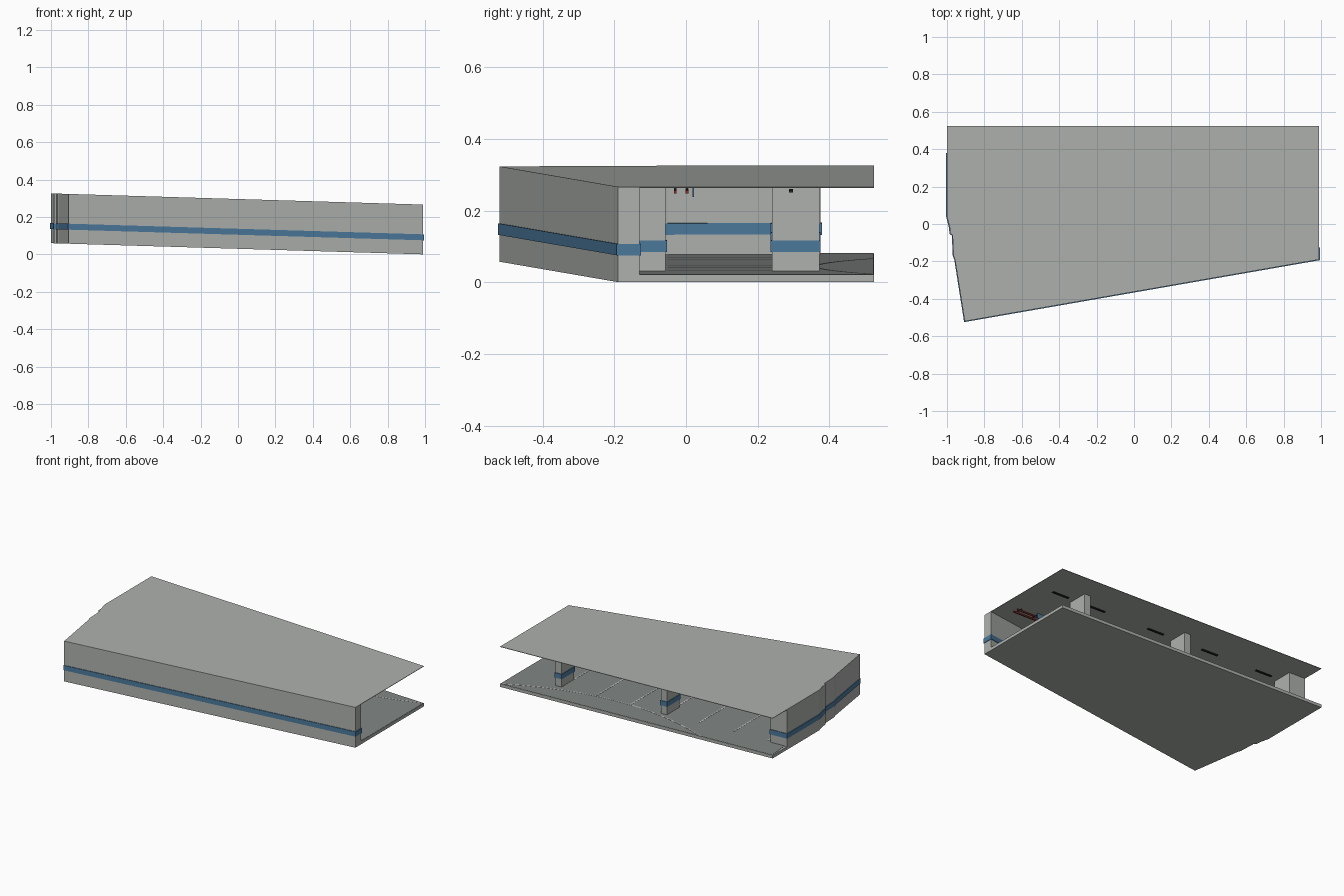
import bpy, bmesh
from mathutils import Vector

if "Cube" in bpy.data.objects:
    bpy.data.objects.remove(bpy.data.objects["Cube"])


def material(name, r, g, b):
    m = bpy.data.materials.new(name)
    m.diffuse_color = (r, g, b, 1)
    m.use_nodes = True
    m.node_tree.nodes["Principled BSDF"].inputs["Base Color"].default_value = m.diffuse_color
    return m


BLUE = material("stripe_blue", 0.07, 0.19, 0.33)
DARK = material("dark_fitting", 0.02, 0.02, 0.02)
RED = material("pipe_red", 0.3, 0.03, 0.02)
FLOOR = material("floor_grey", 0.22, 0.24, 0.23)
WHITE = material("line_white", 0.8, 0.8, 0.8)
WALL = material("concrete", 0.42, 0.44, 0.42)


# Vertical prism that follows the slope of the ramp
def prism(name, pts, z0, z1, mat=WALL):
    bm = bmesh.new()
    low = [bm.verts.new((x, y, z0 + 0.03 * (1 - x))) for x, y in pts]
    high = [bm.verts.new((x, y, z1 + 0.03 * (1 - x))) for x, y in pts]
    n = len(pts)
    bm.faces.new(low[::-1])
    bm.faces.new(high)
    for i in range(n):
        j = (i + 1) % n
        bm.faces.new((low[i], low[j], high[j], high[i]))
    bmesh.ops.recalc_face_normals(bm, faces=bm.faces)
    me = bpy.data.meshes.new(name)
    bm.to_mesh(me)
    bm.free()
    ob = bpy.data.objects.new(name, me)
    bpy.context.collection.objects.link(ob)
    me.materials.append(mat)
    return ob


def rect(x0, x1, y0, y1):
    return [(x0, y0), (x1, y0), (x1, y1), (x0, y1)]


# Mitred outward offset of a counter-clockwise outline
def grow(pts, d):
    out = []
    for i, p in enumerate(pts):
        a, b, c = Vector(pts[i - 1]), Vector(p), Vector(pts[(i + 1) % len(pts)])
        e, f = (b - a).normalized(), (c - b).normalized()
        n1, n2 = Vector((e.y, -e.x)), Vector((f.y, -f.x))
        out.append(tuple(b + (n1 + n2) * d / (1 + n1.dot(n2))))
    return out


# Wall or pillar with its painted stripe
def striped(name, pts):
    prism(name, pts, 0.019, 0.264)
    prism(name + "_stripe", grow(pts, 0.004), 0.075, 0.107, BLUE)


# Stepped left side, shared by slabs and wall
left = [(-1, 0.04), (-0.985, -0.02), (-0.983, -0.05), (-0.97, -0.06),
        (-0.965, -0.17), (-0.957, -0.19), (-0.905, -0.52)]
outline = [(0.99, -0.19), (0.99, 0.525), (-1, 0.525)] + left

# Slabs
prism("floor_slab", outline, 0.0, 0.02)
prism("floor_surface", [(0.988, -0.135), (0.988, 0.523), (-0.995, 0.523),
                        (-0.95, 0.0), (-0.88, -0.46)], 0.019, 0.0215, FLOOR)
prism("ceiling_slab", outline, 0.263, 0.266)

# Outer wall with the return pillar at its back end
striped("outer_wall", [(-1, 0.375)] + left + [
    (0.99, -0.19), (0.99, -0.13), (-0.85, -0.45), (-0.92, -0.05),
    (-0.93, 0.24), (-0.88, 0.24), (-0.88, 0.375)])

# Pillars along the back and against the front wall
for i, x in enumerate((0.67, -0.1)):
    striped(f"back_pillar_{i}", rect(x - 0.022, x + 0.022, 0.24, 0.372))
    y = -0.13 + (x - 0.99) * 0.174
    striped(f"front_pillar_{i}", rect(x - 0.022, x + 0.022, y - 0.02, y + 0.128))

# Ceiling lights
for i, x in enumerate((0.81, 0.53, 0.08, -0.335, -0.75)):
    prism(f"light_{i}", rect(x - 0.06, x + 0.06, 0.287, 0.299), 0.246, 0.252, DARK)

# Pipes and hangers near the entrance
for i, y in enumerate((-0.03, 0.003)):
    prism(f"pipe_{i}", rect(0.72, 0.9, y - 0.004, y + 0.004), 0.245, 0.253, RED)
    for j, x in enumerate((0.75, 0.87)):
        prism(f"hanger_{i}_{j}", rect(x - 0.003, x + 0.003, y - 0.003, y + 0.003),
              0.25, 0.264, DARK)
prism("blue_pipe", rect(0.72, 0.76, 0.018, 0.022), 0.23, 0.264, BLUE)

# Parking bay lines
for i in range(7):
    x = 0.65 - i * 0.25
    prism(f"bay_line_{i}", rect(x - 0.004, x + 0.004, -0.05, 0.36), 0.021, 0.0225, WHITE)

# Curved lane line along the open side
curve = []
for i in range(13):
    x = -0.47 + 1.45 * i / 12
    curve.append((x, 0.36 + 0.158 * ((x - 0.255) / 0.725) ** 2))
prism("lane_line", curve + [(x, y + 0.007) for x, y in reversed(curve)],
      0.021, 0.0225, WHITE)
